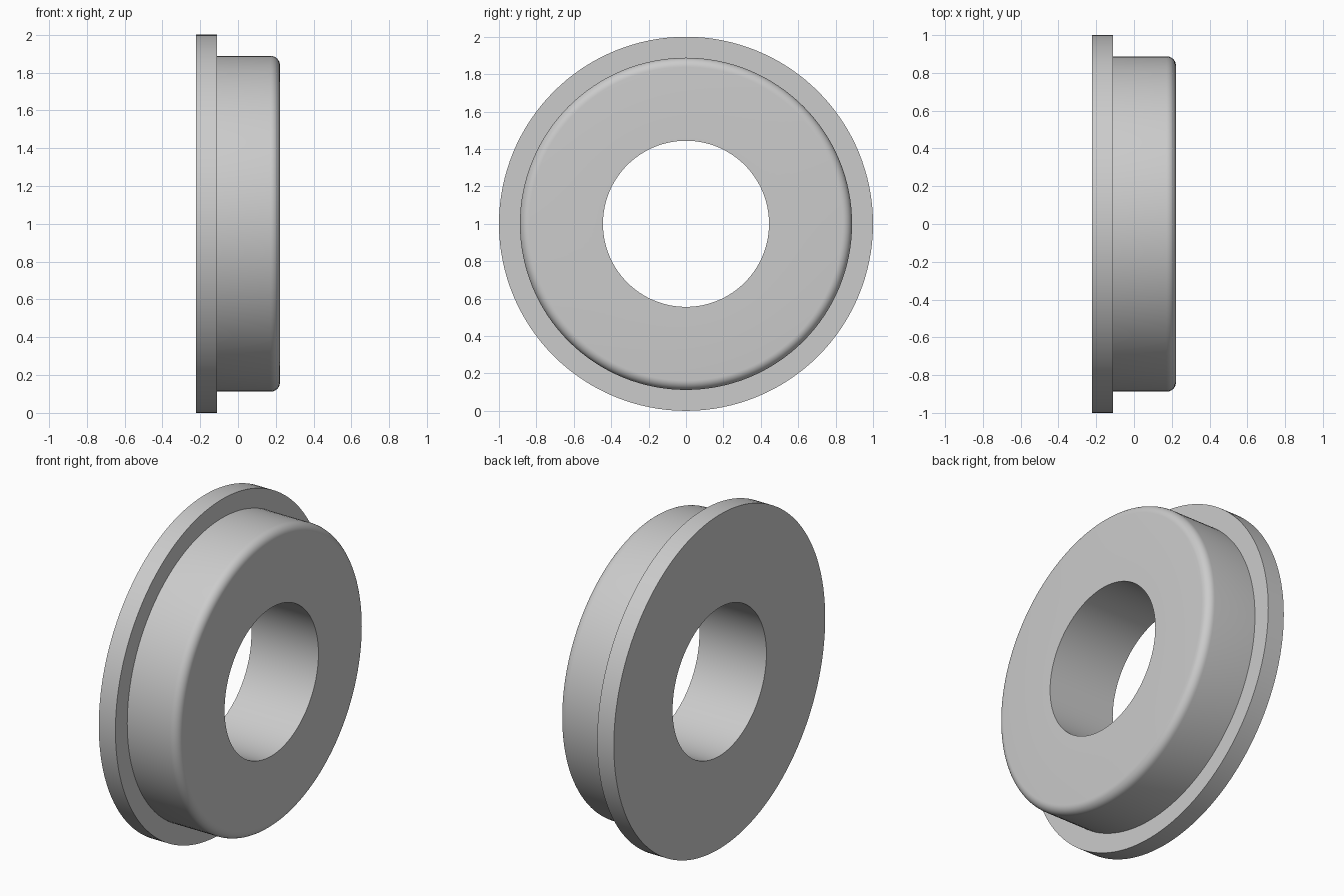
import bpy, bmesh, math
from mathutils import Vector, Matrix

cube = bpy.data.objects.get("Cube")
if cube:
    bpy.data.objects.remove(cube, do_unlink=True)

SEGMENTS = 128
BORE, BODY, FLANGE = 0.444, 0.888, 1.0      # radii
BACK, STEP, FACE = -0.222, -0.112, 0.222    # stations along x
FILLET = 0.05

# Single grey metal
metal = bpy.data.materials.new("grey_metal")
metal.use_nodes = True
colour = (0.60, 0.60, 0.60, 1)
metal.diffuse_color = colour
metal.node_tree.nodes["Principled BSDF"].inputs["Base Color"].default_value = colour

# Half section (x, radius): bore, flange, step, rounded body edge
profile = [(BORE, BACK), (FLANGE, BACK), (FLANGE, STEP), (BODY, STEP)]
for i in range(9):
    a = i / 8 * math.pi / 2
    profile.append((BODY - FILLET + FILLET * math.cos(a),
                    FACE - FILLET + FILLET * math.sin(a)))
profile.append((BORE, FACE))

# Revolve the closed section around the x axis
bm = bmesh.new()
rings = []
for s in range(SEGMENTS):
    turn = Matrix.Rotation(2 * math.pi * s / SEGMENTS, 3, 'X')
    rings.append([bm.verts.new(turn @ Vector((x, 0, r))) for r, x in profile])
n = len(profile)
for s in range(SEGMENTS):
    a, b = rings[s], rings[(s + 1) % SEGMENTS]
    for i in range(n):
        j = (i + 1) % n
        bm.faces.new((a[i], a[j], b[j], b[i]))
bmesh.ops.recalc_face_normals(bm, faces=bm.faces)

mesh = bpy.data.meshes.new("flanged_bushing")
bm.to_mesh(mesh)
bm.free()
mesh.materials.append(metal)
bushing = bpy.data.objects.new("flanged_bushing", mesh)
bushing.location.z = FLANGE
bpy.context.collection.objects.link(bushing)

# Smooth curved walls, keep the machined edges crisp
bpy.ops.object.select_all(action='DESELECT')
bushing.select_set(True)
bpy.context.view_layer.objects.active = bushing
bpy.ops.object.shade_smooth_by_angle(angle=math.radians(30))
